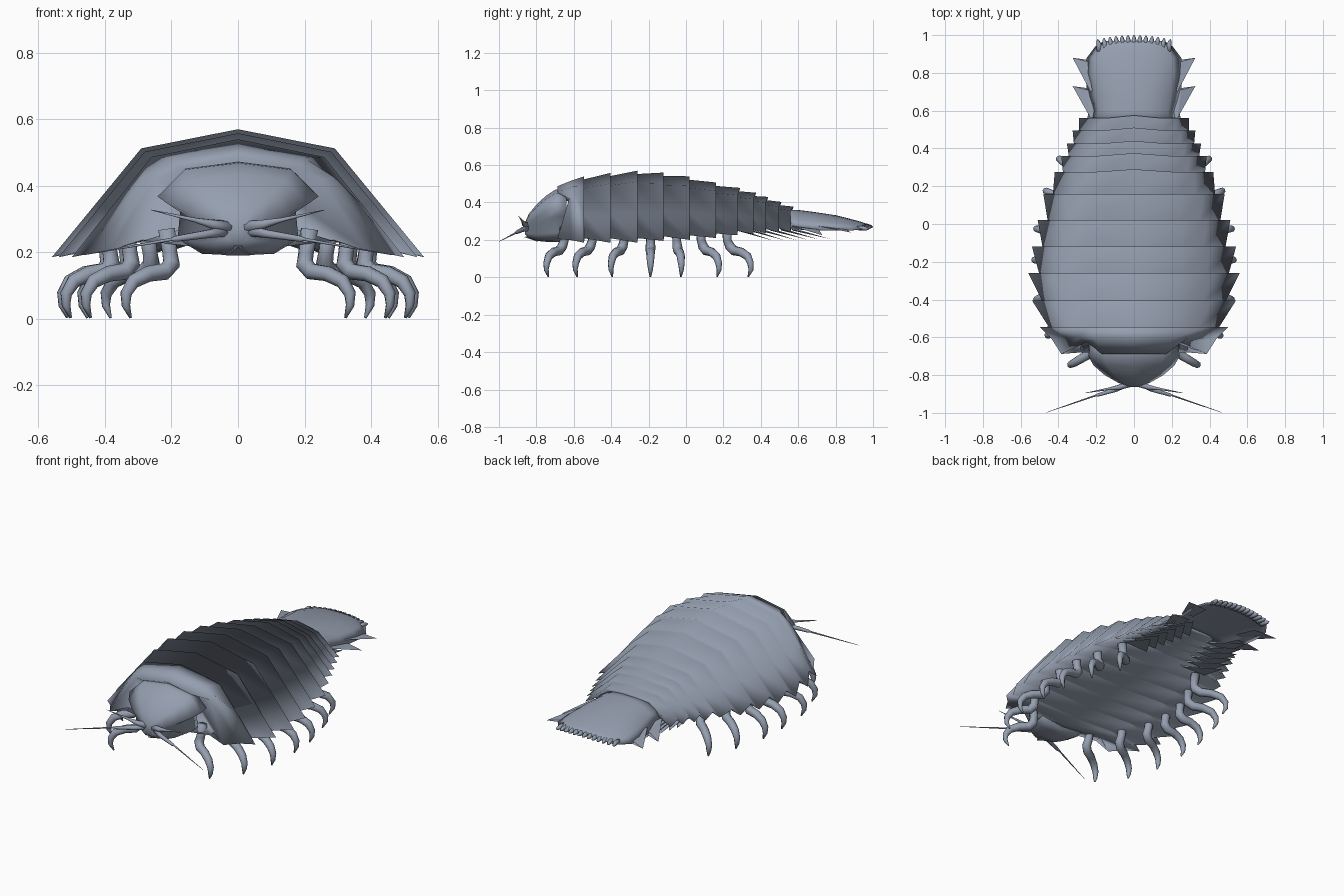
import bpy, bmesh, math
from mathutils import Vector

if "Cube" in bpy.data.objects:
    bpy.data.objects.remove(bpy.data.objects["Cube"])

COLOR = (0.30, 0.345, 0.43, 1)
grey = bpy.data.materials.new("slate grey")
grey.use_nodes = True
grey.diffuse_color = COLOR
bsdf = next(n for n in grey.node_tree.nodes if n.type == 'BSDF_PRINCIPLED')
bsdf.inputs["Base Color"].default_value = COLOR
bsdf.inputs["Roughness"].default_value = 0.6


def finish(name, bm, smooth=True):
    bmesh.ops.recalc_face_normals(bm, faces=bm.faces)
    for f in bm.faces:
        f.smooth = smooth
    me = bpy.data.meshes.new(name)
    bm.to_mesh(me)
    bm.free()
    me.materials.append(grey)
    ob = bpy.data.objects.new(name, me)
    bpy.context.collection.objects.link(ob)


def loft(name, rings):
    """Closed, capped skin over equal-length point rings."""
    bm = bmesh.new()
    rows = [[bm.verts.new(p) for p in r] for r in rings]
    n = len(rows[0])
    for a, b in zip(rows, rows[1:]):
        for i in range(n):
            j = (i + 1) % n
            bm.faces.new((a[i], a[j], b[j], b[i]))
    bm.faces.new(rows[0])
    bm.faces.new(rows[-1])
    finish(name, bm)


def mirror_ring(half):
    """Closed ring from right-half points; first and last lie on the centre line."""
    return half + [(-x, y, z) for x, y, z in reversed(half[1:-1])]


def tube(name, points, radii, sides=8):
    """Tapered tube whose cross-section is carried along the path without twist."""
    pts = [Vector(p) for p in points]
    rings, n = [], Vector((0.3, 0.9, 0.4))
    for i, (p, r) in enumerate(zip(pts, radii)):
        d = (pts[min(i + 1, len(pts) - 1)] - pts[max(i - 1, 0)]).normalized()
        n = (n - n.dot(d) * d).normalized()
        m = d.cross(n)
        rings.append([p + r * (n * math.cos(k * math.tau / sides) + m * math.sin(k * math.tau / sides))
                      for k in range(sides)])
    loft(name, rings)


def spike(name, base, tip):
    """Flat-sided pointed plate."""
    bm = bmesh.new()
    vs = [bm.verts.new(p) for p in base]
    t = bm.verts.new(tip)
    bm.faces.new(vs)
    for a, b in zip(vs, vs[1:] + vs[:1]):
        bm.faces.new((a, b, t))
    finish(name, bm, False)


# Overlapping back plates: rear edge y, half width, top z, bottom z
plates = [(-0.545, 0.50, 0.54, 0.185), (-0.405, 0.54, 0.558, 0.185),
          (-0.26, 0.56, 0.57, 0.185), (-0.12, 0.54, 0.56, 0.195),
          (0.02, 0.51, 0.54, 0.20), (0.16, 0.48, 0.507, 0.21),
          (0.275, 0.42, 0.478, 0.225), (0.36, 0.385, 0.452, 0.23),
          (0.425, 0.355, 0.43, 0.235), (0.495, 0.325, 0.403, 0.24),
          (0.56, 0.29, 0.378, 0.24)]


def section(y, w, top, bottom, belly, tuck):
    """Arched back with a shallow hollow belly; tuck slides the back under the plate ahead."""
    shoulder = 0.85 * top + 0.15 * bottom
    bow = 0.015 if y > 0.25 else 0
    return mirror_ring([(0, y - tuck + bow, top), (0.52 * w, y - tuck, shoulder),
                        (0.76 * w, y - tuck, (shoulder + bottom) / 2), (w, y - tuck, bottom),
                        (0.62 * w, y + tuck, belly + 0.01), (0, y + tuck, belly)])


# Body: front shield with forward side lobes, then the stepped plates
front = mirror_ring([(0, -0.688, 0.487), (0.17, -0.688, 0.455), (0.25, -0.625, 0.42),
                     (0.385, -0.688, 0.205), (0.285, -0.68, 0.235), (0, -0.68, 0.20)])
body = [[(0.55 * x, -0.60, 0.32 + 0.55 * (z - 0.32)) for x, y, z in front], front,
        mirror_ring([(0, -0.61, 0.518), (0.20, -0.61, 0.484), (0.29, -0.60, 0.425),
                     (0.435, -0.61, 0.198), (0.29, -0.61, 0.238), (0, -0.61, 0.21)])]
for y, w, top, bottom in plates:
    belly = bottom + (0.04 if y < 0.25 else 0.055)
    body.append(section(y, w, top, bottom, belly, 0))
    body.append(section(y, w * 0.895, top - 0.018, bottom + 0.025, belly + 0.004, 0.006))
loft("body_plates", body)

# Head: broad brow overhanging recessed cheeks, narrowing to the snout
head = []
for y, w, t, b in [(-0.64, 0.235, 0.475, 0.19), (-0.70, 0.242, 0.468, 0.19),
                   (-0.75, 0.213, 0.435, 0.19), (-0.80, 0.155, 0.388, 0.195),
                   (-0.84, 0.085, 0.34, 0.21), (-0.862, 0.035, 0.29, 0.23)]:
    h = t - b
    head.append(mirror_ring([(0, y, t), (0.66 * w, y, t - 0.07 * h), (w, y, t - 0.36 * h),
                             (0.72 * w, y, t - 0.52 * h), (0.75 * w, y, b + 0.18 * h),
                             (0.45 * w, y, b + 0.02 * h), (0, y, b)]))
loft("head", head)
spike("mouth", [(-0.05, -0.80, 0.235), (0.05, -0.80, 0.235), (0.035, -0.79, 0.19),
                (-0.035, -0.79, 0.19)], (0, -0.865, 0.215))

# Tail fan: domed above, hollow below, with a toothed rear edge
tail = []
for y, w, top, edge in [(0.53, 0.235, 0.362, 0.265), (0.60, 0.225, 0.36, 0.255),
                        (0.68, 0.245, 0.35, 0.25), (0.80, 0.26, 0.332, 0.25),
                        (0.88, 0.25, 0.312, 0.25), (0.94, 0.205, 0.296, 0.255),
                        (0.968, 0.16, 0.284, 0.262)]:
    dome = [(u / 5, (top - edge) * (1 - 0.6 * (u / 5) ** 4 - 0.4 * (u / 5) ** 2))
            for u in range(-5, 6)]
    tail.append([(w * u, y, edge + h) for u, h in dome] +
                [(w * u, y, edge + 0.5 * h) for u, h in reversed(dome[1:-1])])
loft("tail_fan", tail)
for k in range(-6, 7):
    u = k / 6
    x, y, z = 0.185 * u, 0.955 - 0.022 * u * u, 0.276 - 0.012 * u * u
    tube("tail_tooth", [(x, y - 0.02, z), (x, y + 0.015, z - 0.002),
                        (x * 1.03, y + 0.034, z - 0.005), (x * 1.04, y + 0.045, z - 0.007)],
         [0.013, 0.014, 0.009, 0.002], 6)

# Legs: hip y, foot y, knee x
legs = [(-0.65, -0.745, 0.345), (-0.50, -0.59, 0.465), (-0.33, -0.40, 0.525),
        (-0.19, -0.19, 0.535), (-0.05, -0.025, 0.525), (0.08, 0.175, 0.475), (0.22, 0.345, 0.405)]
for s, side in ((1, "left"), (-1, "right")):
    for hip, foot, knee in legs:
        hx, d = knee - 0.16, foot - hip
        tube(side + "_leg",
             [(s * x, y, z) for x, y, z in [
                 (hx + 0.03, hip, 0.27), (hx + 0.02, hip, 0.20),
                 (hx + 0.015, hip + 0.12 * d, 0.165), (hx + 0.035, hip + 0.3 * d, 0.142),
                 (hx + 0.085, hip + 0.6 * d, 0.135), (hx + 0.13, hip + 0.88 * d, 0.112),
                 (knee - 0.008, foot, 0.075), (knee - 0.008, foot + 0.02 * d, 0.04),
                 (knee - 0.022, foot - 0.1 * d, 0.003)]],
             [0.027, 0.024, 0.027, 0.026, 0.024, 0.022, 0.018, 0.013, 0.004])

    # Long and short antennae
    tube(side + "_long_antenna", [(s * 0.03, -0.84, 0.265), (s * 0.09, -0.875, 0.255),
                                  (s * 0.19, -0.905, 0.24), (s * 0.20, -0.907, 0.239),
                                  (s * 0.465, -0.998, 0.192)],
         [0.018, 0.013, 0.009, 0.005, 0.001])
    tube(side + "_short_antenna", [(s * 0.025, -0.845, 0.275), (s * 0.08, -0.865, 0.285),
                                   (s * 0.13, -0.872, 0.297), (s * 0.26, -0.895, 0.327)],
         [0.02, 0.014, 0.007, 0.001])

    # Pointed tail side plates
    for y0, y1 in ((0.58, 0.73), (0.72, 0.88)):
        spike(side + "_tail_side_plate",
              [(s * 0.16, y0, 0.275), (s * 0.23, y0 - 0.02, 0.275),
               (s * 0.25, y1 - 0.02, 0.255), (s * 0.18, y1 - 0.02, 0.25)],
              (s * 0.325, y1, 0.225 + 0.1 * (y1 - 0.73)))

    # Layered swimming blades under the rear body
    for k in range(6):
        y, w = 0.34 + 0.06 * k, 0.30 - 0.014 * k
        spike(side + "_swimming_blade",
              [(s * (w - 0.17), y - 0.08, 0.265), (s * w, y - 0.08, 0.267),
               (s * w, y - 0.07, 0.255), (s * (w - 0.17), y - 0.07, 0.25)],
              (s * (w - 0.03), y + 0.13, 0.195 + 0.002 * k))
